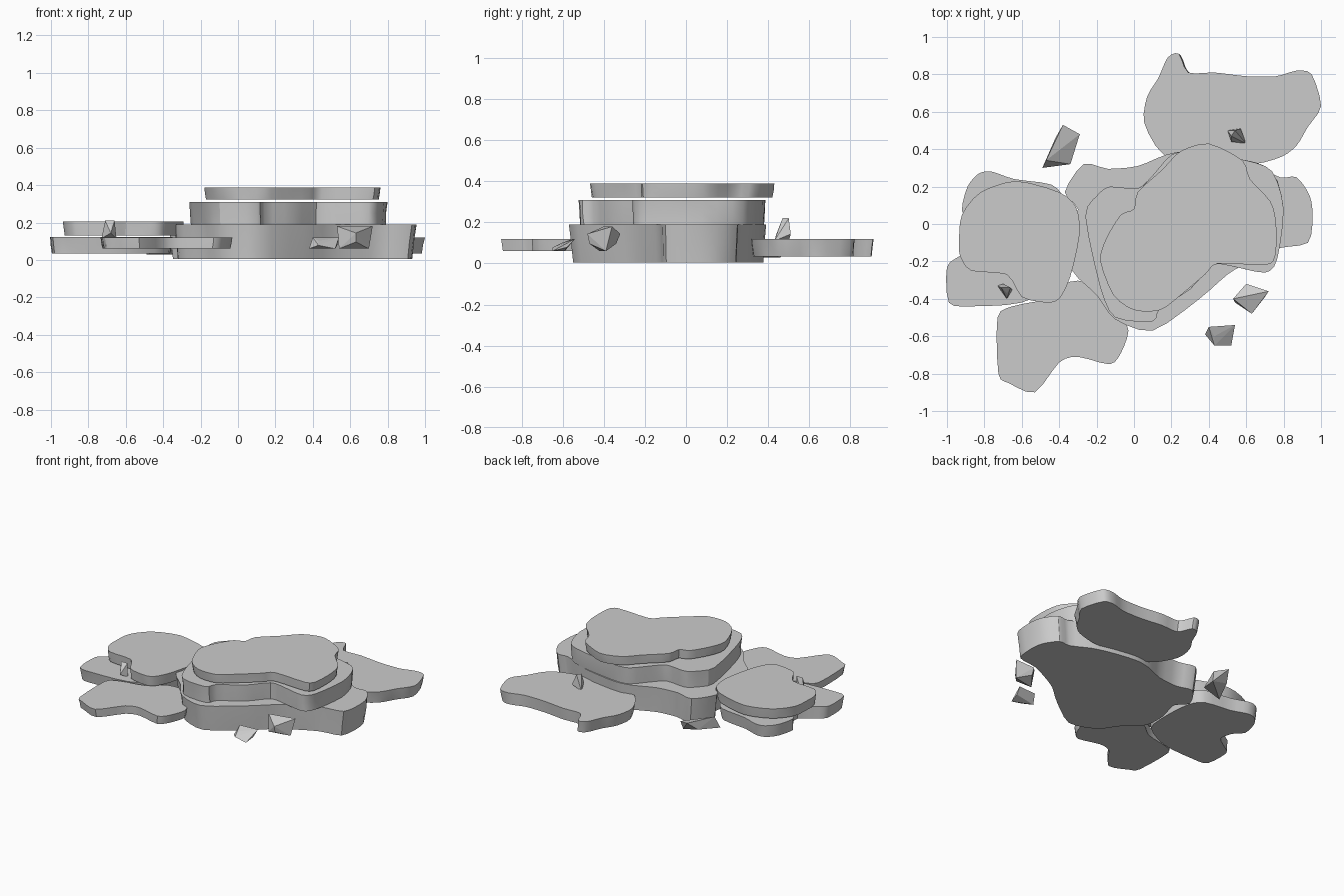
import bpy, bmesh, random
from mathutils import Vector

random.seed(7)


def finish(bm, name, smooth):
    bmesh.ops.recalc_face_normals(bm, faces=bm.faces[:])
    me = bpy.data.meshes.new(name)
    bm.to_mesh(me)
    bm.free()
    ob = bpy.data.objects.new(name, me)
    bpy.context.collection.objects.link(ob)
    if smooth:
        bpy.ops.object.select_all(action='DESELECT')
        ob.select_set(True)
        bpy.context.view_layer.objects.active = ob
        bpy.ops.object.shade_smooth_by_angle(angle=0.55)
    return ob


def spline(pts, steps=3):
    # closed curve passing through every outline point
    p = [Vector(q) for q in pts]
    n, out = len(p), []
    for i in range(n):
        a, b, c, d = p[i - 1], p[i], p[(i + 1) % n], p[(i + 2) % n]
        for k in range(steps):
            t = k / steps
            m0, m1 = (c - a) * 0.4, (d - b) * 0.4
            out.append(b * (2*t**3 - 3*t**2 + 1) + m0 * (t**3 - 2*t**2 + t)
                       + c * (3*t**2 - 2*t**3) + m1 * (t**3 - t**2))
    return out


def slab(name, pts, z0, z1, taper=0.97, wobble=0.006):
    # flat stone: irregular outline, worn middle ring, tapered underside
    ring = spline(pts)
    cen = sum(ring, Vector((0, 0))) / len(ring)
    bm = bmesh.new()
    rings = []
    for f, s, w in ((0, taper, 0), (0.5, (1 + taper) / 2, wobble), (1, 1, 0)):
        row = []
        for i, q in enumerate(ring):
            k = s + random.uniform(-w, w)
            v = cen + (q - cen) * k
            row.append(bm.verts.new((v.x, v.y, z0 + (z1 - z0) * f)))
        rings.append(row)
    n = len(ring)
    for lo, hi in zip(rings, rings[1:]):
        for i in range(n):
            j = (i + 1) % n
            bm.faces.new((lo[i], lo[j], hi[j], hi[i]))
    bm.faces.new(rings[0][::-1])
    bm.faces.new(rings[-1])
    return finish(bm, name, True)


def rock(name, low, high, z0, z1):
    # angular chip: hull of two outlines (base and smaller crown)
    bm = bmesh.new()
    for pts, z in ((low, z0), (high, z1)):
        for i, (x, y) in enumerate(pts):
            dz = (z1 - z0) * 0.3 * (i % 2)
            bm.verts.new((x, y, z + (dz if z == z0 else -dz)))
    r = bmesh.ops.convex_hull(bm, input=bm.verts[:])
    loose = [v for v in bm.verts if not v.link_faces]
    bmesh.ops.delete(bm, geom=loose, context='VERTS')
    return finish(bm, name, False)


# Central stack of three slabs
slab("base_slab", [
    (-.37, .17), (-.27, .32), (-.14, .295), (.02, .31), (.17, .37), (.3, .39),
    (.5, .36), (.64, .32), (.78, .25), (.87, .25), (.94, .15), (.955, .04),
    (.93, -.1), (.77, -.13), (.62, -.2), (.5, -.27), (.35, -.4), (.1, -.57),
    (-.1, -.51), (-.2, -.38), (-.33, -.25), (-.34, -.08), (-.3, .08)],
    0.005, 0.19, 0.965)
slab("middle_slab", [
    (-.26, .04), (-.2, .15), (-.13, .2), (.02, .19), (.1, .26), (.2, .37),
    (.32, .385), (.6, .34), (.74, .28), (.8, .08), (.765, -.19), (.7, -.26),
    (.52, -.225), (.42, -.22), (.3, -.35), (.14, -.45), (.1, -.52),
    (-.1, -.5), (-.18, -.34)], 0.19, 0.31, 0.985, 0.012)
slab("top_slab", [
    (-.18, -.2), (-.15, -.08), (-.07, .05), (0, .08), (.02, .17), (.15, .29),
    (.25, .39), (.4, .43), (.58, .34), (.62, .24), (.73, .12), (.76, 0),
    (.755, -.17), (.7, -.22), (.45, -.21), (.38, -.27), (.25, -.38),
    (.14, -.46), (0, -.46), (-.11, -.38)], 0.322, 0.388, 0.98)

# Surrounding ground slabs
slab("back_right_slab", [
    (.055, .54), (.07, .68), (.13, .78), (.18, .89), (.24, .91), (.29, .81),
    (.43, .81), (.6, .79), (.76, .79), (.87, .82), (.95, .8), (1, .63),
    (.93, .52), (.87, .42), (.79, .36), (.64, .32), (.4, .32), (.16, .37)],
    0.035, 0.12, 0.965)
slab("left_lower_slab", [
    (-1, -.23), (-.93, -.17), (-.84, -.1), (-.86, 0), (-.92, .07), (-.89, .2),
    (-.83, .27), (-.76, .28), (-.64, .24), (-.44, .21), (-.37, .12),
    (-.35, -.1), (-.38, -.3), (-.6, -.42), (-.87, -.44), (-.99, -.42)],
    0.035, 0.122, 0.965)
slab("left_upper_slab", [
    (-.935, -.08), (-.92, .05), (-.82, .17), (-.63, .23), (-.4, .17),
    (-.31, .09), (-.29, -.05), (-.34, -.28), (-.4, -.4), (-.47, -.42),
    (-.6, -.39), (-.68, -.27), (-.87, -.25), (-.93, -.17)], 0.13, 0.205)
slab("front_left_slab", [
    (-.73, -.5), (-.725, -.8), (-.67, -.85), (-.53, -.9), (-.4, -.74),
    (-.3, -.71), (-.13, -.75), (-.07, -.69), (-.03, -.57), (-.08, -.47),
    (-.2, -.32), (-.35, -.31), (-.47, -.4), (-.65, -.44)], 0.06, 0.12, 0.97)

# Loose rock chips
rock("back_left_chip", [(-.49, .3), (-.34, .32), (-.3, .46), (-.42, .46)],
     [(-.47, .34), (-.29, .48), (-.38, .53), (-.41, .44)], 0.03, 0.12)
rock("front_right_chip", [(.54, -.42), (.63, -.47), (.7, -.39), (.6, -.34)],
     [(.53, -.4), (.63, -.48), (.72, -.36), (.6, -.32)], 0.06, 0.18)
rock("front_chip", [(.38, -.59), (.43, -.65), (.52, -.65), (.53, -.58)],
     [(.4, -.55), (.43, -.6), (.54, -.54), (.48, -.56)], 0.06, 0.12)
rock("back_right_chip", [(.5, .5), (.52, .44), (.6, .43), (.57, .51)],
     [(.52, .47), (.55, .47), (.54, .5)], 0.11, 0.22)
rock("left_chip", [(-.73, -.33), (-.68, -.4), (-.65, -.35), (-.7, -.32)],
     [(-.71, -.34), (-.68, -.37), (-.66, -.34)], 0.115, 0.21)
